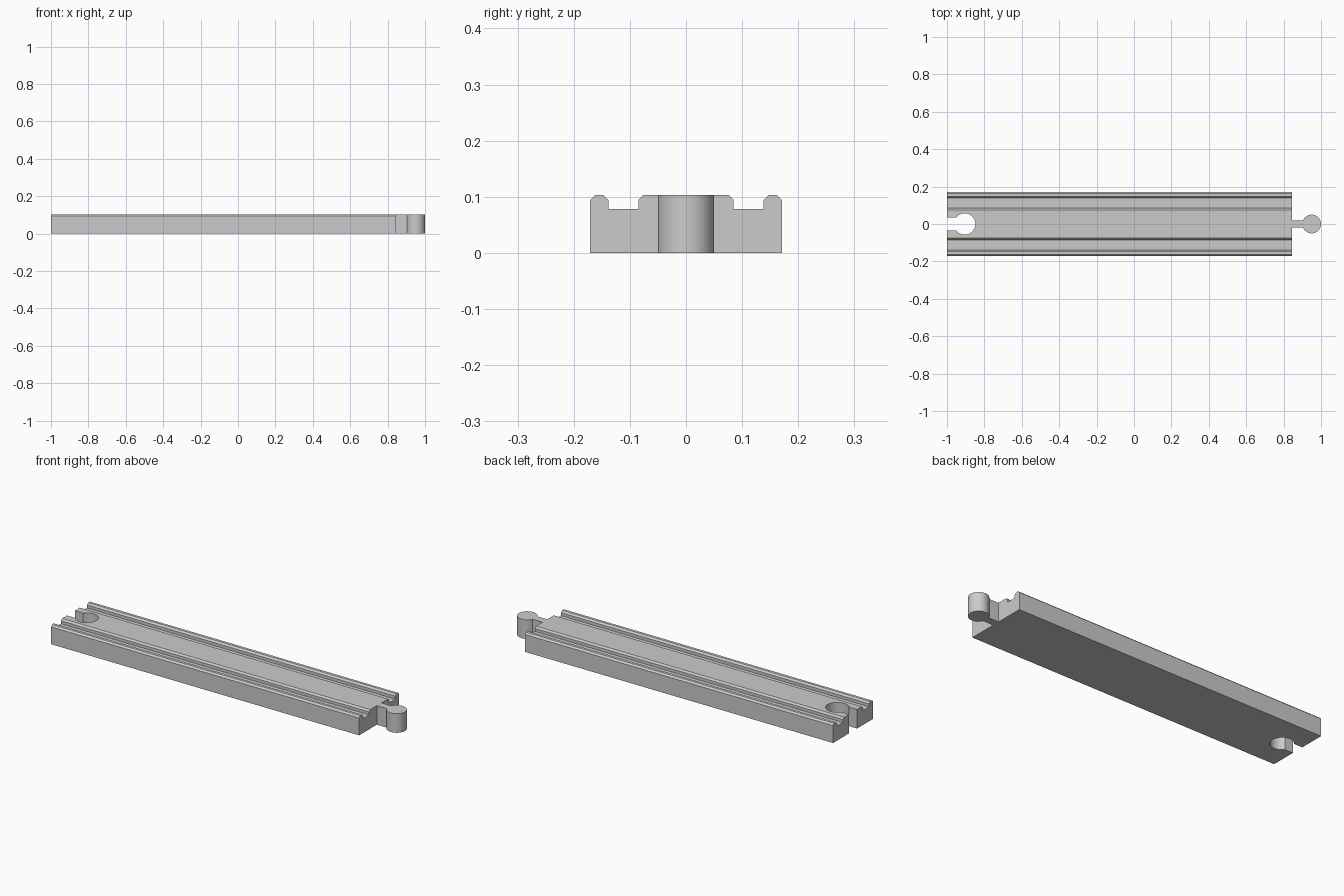
import bpy, bmesh, math
from mathutils import Vector

cube = bpy.data.objects.get("Cube")
if cube:
    bpy.data.objects.remove(cube)

HEIGHT, HALF_W, END_X = 0.103, 0.171, 0.845
GROOVE_Z, GROOVE_IN, GROOVE_OUT, CHAMFER = 0.078, 0.085, 0.138, 0.009

grey = bpy.data.materials.new("light_grey")
grey.use_nodes = True
grey.diffuse_color = (0.6, 0.6, 0.6, 1)
grey.node_tree.nodes["Principled BSDF"].inputs["Base Color"].default_value = (0.6, 0.6, 0.6, 1)


def prism(name, outline, sweep):
    """Extrude a closed outline along the sweep vector."""
    bm = bmesh.new()
    face = bm.faces.new([bm.verts.new(p) for p in outline])
    out = bmesh.ops.extrude_face_region(bm, geom=[face])
    verts = [g for g in out["geom"] if isinstance(g, bmesh.types.BMVert)]
    bmesh.ops.translate(bm, verts=verts, vec=Vector(sweep))
    bmesh.ops.recalc_face_normals(bm, faces=bm.faces)
    mesh = bpy.data.meshes.new(name)
    bm.to_mesh(mesh)
    bm.free()
    mesh.materials.append(grey)
    obj = bpy.data.objects.new(name, mesh)
    bpy.context.collection.objects.link(obj)
    return obj


def keyhole(start_x, centre_x, radius, half_neck, z, steps=48):
    """Straight neck from start_x leading to a round head."""
    a = math.pi - math.asin(half_neck / radius)
    pts = [(start_x, -half_neck, z)]
    for i in range(steps + 1):
        t = -a + 2 * a * i / steps
        pts.append((centre_x + radius * math.cos(t), radius * math.sin(t), z))
    return pts + [(start_x, half_neck, z)]


# Track body: grooved, chamfered cross-section swept along x
half = [(GROOVE_IN - CHAMFER, HEIGHT), (GROOVE_IN, HEIGHT - CHAMFER),
        (GROOVE_IN, GROOVE_Z), (GROOVE_OUT, GROOVE_Z),
        (GROOVE_OUT, HEIGHT - CHAMFER), (GROOVE_OUT + CHAMFER, HEIGHT),
        (HALF_W - CHAMFER, HEIGHT), (HALF_W, HEIGHT - CHAMFER), (HALF_W, 0)]
section = half + [(-y, z) for y, z in reversed(half)]
body = prism("track_body", [(-1, y, z) for y, z in section], (END_X + 1, 0, 0))

# Keyhole socket cut through the right end
cutter = prism("socket_cutter", keyhole(-1.1, -0.905, 0.057, 0.034, -0.1), (0, 0, 0.4))
cutter.hide_render = True
cutter.hide_viewport = True
cut = body.modifiers.new("socket", "BOOLEAN")
cut.operation, cut.solver, cut.object = "DIFFERENCE", "EXACT", cutter

# Apply the cut, then drop the cutter
bpy.context.view_layer.update()
evaluated = body.evaluated_get(bpy.context.evaluated_depsgraph_get())
body.data = bpy.data.meshes.new_from_object(evaluated)
body.modifiers.clear()
bpy.data.objects.remove(cutter)

# Connector peg on the left end
peg = prism("connector_peg", keyhole(END_X, 0.95, 0.05, 0.02, 0), (0, 0, HEIGHT))

# Smooth the round walls, keep the hard edges
for obj in (body, peg):
    bpy.ops.object.select_all(action="DESELECT")
    obj.select_set(True)
    bpy.context.view_layer.objects.active = obj
    bpy.ops.object.shade_smooth_by_angle(angle=math.radians(25))
